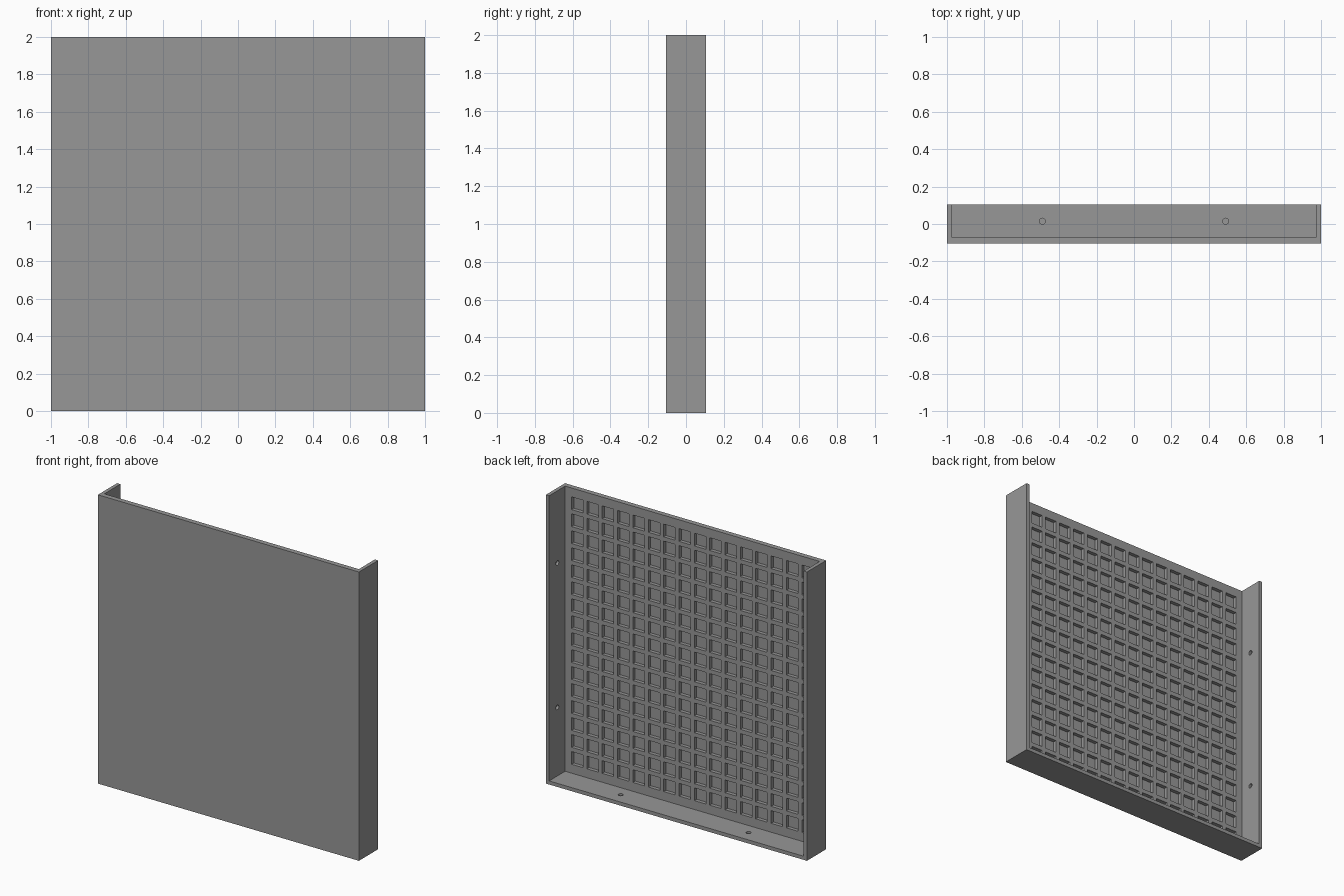
import bpy, bmesh, math
from mathutils import Matrix, Vector

if "Cube" in bpy.data.objects:
    bpy.data.objects.remove(bpy.data.objects["Cube"])

W, D, H = 2.0, 0.21, 2.0          # overall size
WALL, PANEL = 0.025, 0.035        # rim wall and front panel thickness
N, PITCH, POCKET, DEPTH = 16, 0.1176, 0.088, 0.025
BACK = -D / 2 + PANEL             # inner surface of the front panel


def add_box(bm, lo, hi):
    lo, hi = Vector(lo), Vector(hi)
    mat = Matrix.Translation((lo + hi) / 2) @ Matrix.Diagonal((*(hi - lo), 1))
    bmesh.ops.create_cube(bm, size=1, matrix=mat)


def add_cylinder(bm, center, radius, length, rotation):
    bmesh.ops.create_cone(bm, cap_ends=True, segments=24, radius1=radius, radius2=radius,
                          depth=length, matrix=Matrix.Translation(center) @ rotation)


def make_object(name, bm):
    mesh = bpy.data.meshes.new(name)
    bm.to_mesh(mesh)
    bm.free()
    obj = bpy.data.objects.new(name, mesh)
    bpy.context.collection.objects.link(obj)
    return obj


def cut(target, name, bm):
    cutter = make_object(name, bm)
    cutter.hide_render = True
    mod = target.modifiers.new(name, 'BOOLEAN')
    mod.operation, mod.solver, mod.object = 'DIFFERENCE', 'EXACT', cutter
    bpy.context.view_layer.objects.active = target
    bpy.ops.object.modifier_apply(modifier=name)
    bpy.data.objects.remove(cutter)


# Solid block that becomes the tray
bm = bmesh.new()
add_box(bm, (-W / 2, -D / 2, 0), (W / 2, D / 2, H))
tray = make_object("tray_panel", bm)

# Cavity, open at the back and the top
bm = bmesh.new()
add_box(bm, (-W / 2 + WALL, BACK, WALL), (W / 2 - WALL, D, H + 0.2))
cut(tray, "cavity_cutter", bm)

# Grid of square pockets in the panel's inner surface
bm = bmesh.new()
mid = (H + WALL) / 2
for i in range(N):
    for j in range(N):
        x = (i - (N - 1) / 2) * PITCH
        z = mid + (j - (N - 1) / 2) * PITCH
        h = POCKET / 2
        add_box(bm, (x - h, BACK - DEPTH, z - h), (x + h, BACK + 0.03, z + h))
cut(tray, "pocket_cutter", bm)

# Blind fixing holes inside the floor and both side walls
bm = bmesh.new()
turn = Matrix.Rotation(math.pi / 2, 4, 'Y')
for s in (-1, 1):
    add_cylinder(bm, (s * 0.49, 0.015, WALL), 0.016, 0.036, Matrix.Identity(4))
    for side in (-1, 1):
        add_cylinder(bm, (side * (W / 2 - WALL), 0.015, 1 + s * 0.5), 0.016, 0.036, turn)
cut(tray, "hole_cutter", bm)

# Plain grey finish
grey = bpy.data.materials.new("grey")
grey.diffuse_color = (0.31, 0.31, 0.31, 1)
grey.use_nodes = True
grey.node_tree.nodes["Principled BSDF"].inputs["Base Color"].default_value = grey.diffuse_color
tray.data.materials.clear()
tray.data.materials.append(grey)
